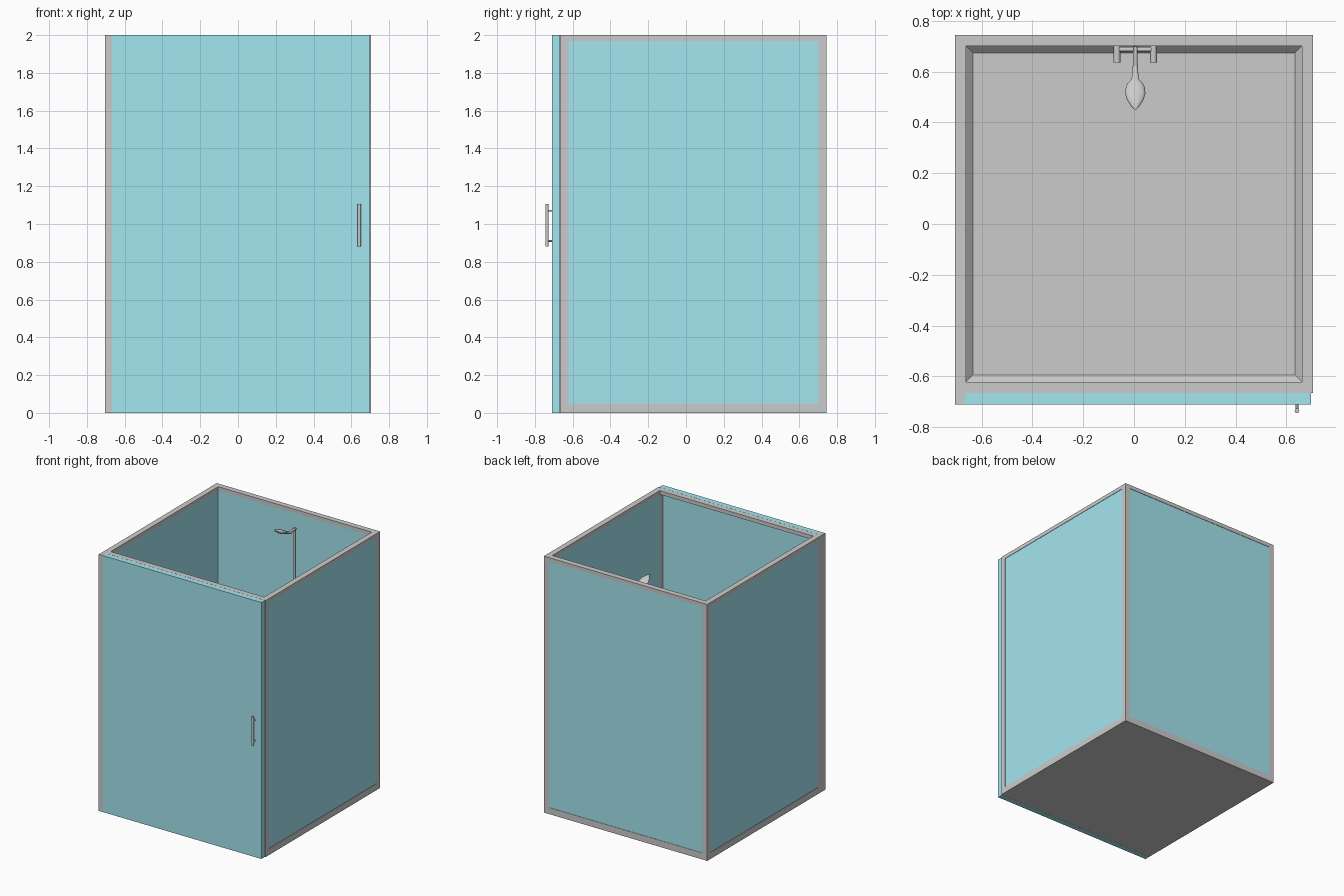
import bpy, bmesh, math
from mathutils import Vector

if "Cube" in bpy.data.objects:
    bpy.data.objects.remove(bpy.data.objects["Cube"])

glass_mat = bpy.data.materials.new("glass_teal")
glass_mat.diffuse_color = (0.37, 0.79, 0.87, 1)
glass_mat.use_nodes = True
glass_mat.node_tree.nodes["Principled BSDF"].inputs["Base Color"].default_value = glass_mat.diffuse_color


def finish(name, bm, mat=None, smooth=False):
    bmesh.ops.recalc_face_normals(bm, faces=bm.faces[:])
    me = bpy.data.meshes.new(name)
    bm.to_mesh(me)
    bm.free()
    ob = bpy.data.objects.new(name, me)
    bpy.context.collection.objects.link(ob)
    if mat:
        me.materials.append(mat)
    if smooth:
        bpy.ops.object.select_all(action='DESELECT')
        ob.select_set(True)
        bpy.context.view_layer.objects.active = ob
        bpy.ops.object.shade_smooth_by_angle(angle=math.radians(35))
    return ob


def box(name, lo, hi, mat=None):
    bm = bmesh.new()
    bmesh.ops.create_cube(bm, size=1)
    for v in bm.verts:
        v.co = Vector([(a + b) / 2 + c * (b - a) for a, b, c in zip(lo, hi, v.co)])
    return finish(name, bm, mat)


def rod(name, a, b, r, seg=16):
    a, b = Vector(a), Vector(b)
    bm = bmesh.new()
    bmesh.ops.create_cone(bm, cap_ends=True, segments=seg, radius1=r, radius2=r, depth=(b - a).length)
    q = (b - a).to_track_quat('Z', 'Y')
    for v in bm.verts:
        v.co = q @ v.co + (a + b) / 2
    return finish(name, bm, smooth=True)


def loft(name, x0, stations, seg=20):
    # elliptical rings along y: (y, z, half width, half thickness)
    bm = bmesh.new()
    rings = []
    for y, z, w, t in stations:
        rings.append([bm.verts.new((x0 + w * math.cos(2 * math.pi * i / seg), y,
                                    z + t * math.sin(2 * math.pi * i / seg))) for i in range(seg)])
    for r, s in zip(rings, rings[1:]):
        for i in range(seg):
            j = (i + 1) % seg
            bm.faces.new((r[i], r[j], s[j], s[i]))
    bm.faces.new(rings[0])
    bm.faces.new(rings[-1])
    return finish(name, bm, smooth=True)


# cabin dimensions
X, Y0, Y1, H = 0.705, -0.665, 0.745, 2.0
P, TOP, BOT = 0.043, 0.03, 0.05
XI, YI0, YI1 = X - P, Y0 + P, Y1 - P

# corner posts
for sx, side in ((-1, "left"), (1, "right")):
    xs = sorted((sx * X, sx * XI))
    for a, b, end in ((Y0, YI0, "front"), (YI1, Y1, "back")):
        box(f"post_{end}_{side}", (xs[0], a, 0), (xs[1], b, H))

# top and bottom rails on all four sides
for z0, z1, lvl in ((0, BOT, "bottom"), (H - TOP, H, "top")):
    for sx, side in ((-1, "left"), (1, "right")):
        xs = sorted((sx * X, sx * XI))
        box(f"rail_{lvl}_{side}", (xs[0], YI0, z0), (xs[1], YI1, z1))
    box(f"rail_{lvl}_front", (-XI, Y0, z0), (XI, YI0, z1))
    box(f"rail_{lvl}_back", (-XI, YI1, z0), (XI, Y1, z1))

# fixed glass panels, outside nearly flush with the frame
e = 0.003
for sx, side in ((-1, "left"), (1, "right")):
    xs = sorted((sx * (X - e), sx * XI))
    box(f"glass_{side}", (xs[0], YI0, BOT), (xs[1], YI1, H - TOP), glass_mat)
box("glass_back", (-XI, YI1, BOT), (XI, Y1 - e, H - TOP), glass_mat)

# shower tray: flat floor with a sloped rim
bm = bmesh.new()
levels = []
for ins, z in ((0, 0), (0, BOT), (0.028, 0.022)):
    levels.append([bm.verts.new(c) for c in (
        (-XI + ins, YI0 + ins, z), (XI - ins, YI0 + ins, z),
        (XI - ins, YI1 - ins, z), (-XI + ins, YI1 - ins, z))])
for r, s in zip(levels, levels[1:]):
    for i in range(4):
        j = (i + 1) % 4
        bm.faces.new((r[i], r[j], s[j], s[i]))
bm.faces.new(levels[0])
bm.faces.new(levels[-1])
finish("shower_tray", bm)

# hinge strip, glass door and its handle
box("hinge_strip", (-X, -0.71, 0), (-0.668, Y0, H))
box("door_glass", (-0.668, -0.71, 0), (0.698, Y0 - 0.001, H), glass_mat)
rod("door_handle", (0.642, -0.736, 0.88), (0.642, -0.736, 1.105), 0.009)
for i, z in enumerate((0.91, 1.07)):
    rod(f"handle_standoff_{i}", (0.642, -0.736, z), (0.642, -0.708, z), 0.005)

# mixer bar with two taps
CX, MZ = 0.005, 1.0
rod("mixer_bar", (CX - 0.08, 0.688, MZ), (CX + 0.08, 0.688, MZ), 0.01)
for s, side in ((-1, "left"), (1, "right")):
    rod(f"tap_{side}", (CX + s * 0.072, 0.702, MZ), (CX + s * 0.072, 0.637, MZ), 0.013)

# riser pipe, arm and shower head
rod("riser_pipe", (CX, 0.688, MZ), (CX, 0.688, 1.862), 0.008)
rod("shower_arm", (CX, 0.70, 1.853), (CX, 0.62, 1.85), 0.009)
loft("shower_head", CX, [
    (0.64, 1.842, 0.009, 0.009), (0.60, 1.86, 0.011, 0.010), (0.57, 1.874, 0.015, 0.011),
    (0.555, 1.881, 0.030, 0.014), (0.54, 1.888, 0.037, 0.016), (0.515, 1.90, 0.040, 0.017),
    (0.49, 1.912, 0.033, 0.015), (0.465, 1.923, 0.017, 0.009), (0.45, 1.93, 0.003, 0.003)])
